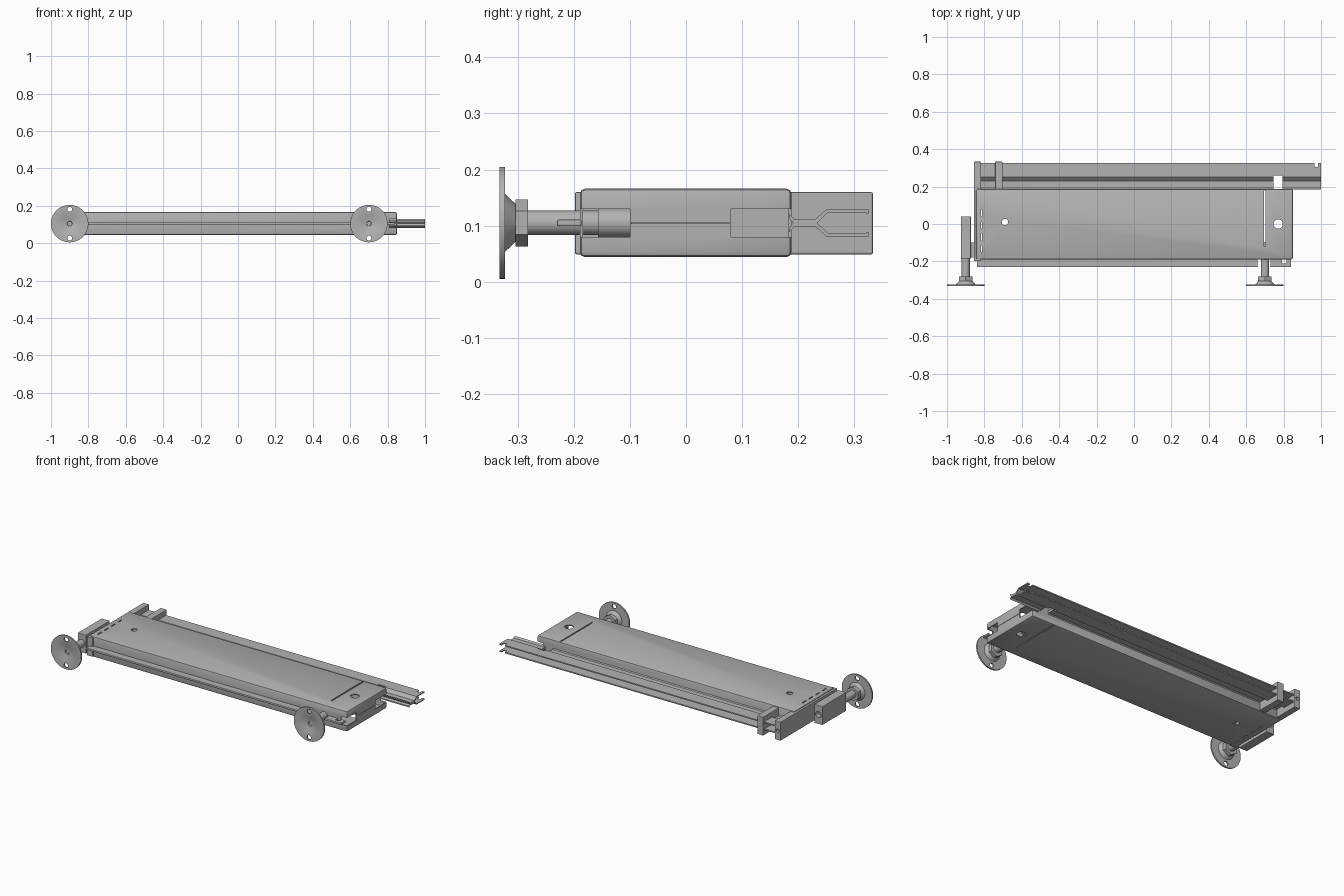
import bpy, bmesh, math
from mathutils import Matrix, Vector

old = bpy.data.objects.get("Cube")
if old:
    bpy.data.objects.remove(old, do_unlink=True)

MID = 0.105  # height of the seam plane

steel = bpy.data.materials.new("grey steel")
steel.use_nodes = True
steel.diffuse_color = (0.45, 0.45, 0.45, 1)
steel.node_tree.nodes["Principled BSDF"].inputs["Base Color"].default_value = (0.45, 0.45, 0.45, 1)


def finish(name, bm):
    bmesh.ops.recalc_face_normals(bm, faces=bm.faces)
    mesh = bpy.data.meshes.new(name)
    bm.to_mesh(mesh)
    bm.free()
    obj = bpy.data.objects.new(name, mesh)
    bpy.context.collection.objects.link(obj)
    mesh.materials.append(steel)
    return obj


def box(name, x, y, z, bevel=0.0):
    bm = bmesh.new()
    bmesh.ops.create_cube(bm, size=1)
    spans = (x, y, z)
    for v in bm.verts:
        v.co = Vector([(s[0] + s[1]) / 2 + c * (s[1] - s[0]) for s, c in zip(spans, v.co)])
    if bevel:
        bmesh.ops.bevel(bm, geom=bm.edges[:], offset=bevel, segments=2, profile=0.5, affect='EDGES')
    return finish(name, bm)


def rod(name, centre, radius, length, axis="Z", sides=32):
    bm = bmesh.new()
    turn = Matrix.Rotation(math.pi / 2, 4, 'X') if axis == "Y" else Matrix()
    bmesh.ops.create_cone(bm, cap_ends=True, segments=sides, radius1=radius, radius2=radius,
                          depth=length, matrix=Matrix.Translation(centre) @ turn)
    return finish(name, bm)


def bake(obj):
    graph = bpy.context.evaluated_depsgraph_get()
    mesh = bpy.data.meshes.new_from_object(obj.evaluated_get(graph))
    obj.modifiers.clear()
    obj.data = mesh


def cut(obj, cutters):
    for c in cutters:
        mod = obj.modifiers.new("cut", 'BOOLEAN')
        mod.operation = 'DIFFERENCE'
        mod.solver = 'EXACT'
        mod.object = c
        bake(obj)
        bpy.data.objects.remove(c, do_unlink=True)


def smooth(obj):
    bpy.ops.object.select_all(action='DESELECT')
    obj.select_set(True)
    bpy.context.view_layer.objects.active = obj
    bpy.ops.object.shade_smooth_by_angle(angle=math.radians(30))


# Hollow panel made of folded sheet
panel = box("panel_shell", (-0.845, 0.85), (-0.189, 0.188), (0.044, 0.166), 0.009)
wall = panel.modifiers.new("wall", 'SOLIDIFY')
wall.thickness = 0.006
wall.offset = -1
bake(panel)

through = (-0.1, 0.3)
cutters = [
    rod("hole_cutter", (0.77, 0, MID), 0.025, 0.4),
    rod("hole_cutter", (-0.69, 0.01, MID), 0.017, 0.4),
    box("slot_cutter", (0.696, 0.704), (-0.12, 0.18), through),
    box("corner_cutter", (0.81, 0.9), (-0.3, -0.1), (0.08, 0.13)),
    box("corner_cutter", (0.81, 0.9), (0.08, 0.3), (0.08, 0.13)),
    box("seam_cutter", (0.84, 0.9), (-0.11, 0.09), (0.104, 0.106)),
]
for i in range(4):
    y = -0.15 + 0.063 * i
    cutters.append(box("slot_cutter", (-0.821, -0.814), (y, y + 0.035), through))
cut(panel, cutters)
smooth(panel)

# Seam flange along the front, interrupted at the foot
box("front_flange_long", (-0.84, 0.66), (-0.23, -0.186), (0.099, 0.111), 0.003)
short = box("front_flange_short", (0.73, 0.84), (-0.23, -0.186), (0.099, 0.111), 0.003)
cut(short, [box("notch_cutter", (0.79, 0.815), (-0.212, -0.18), through)])


# Forked rail: two mirrored bent sheets
def rail_sheet(name, side):
    path = [(0.184, 0.016), (0.193, 0.007), (0.231, 0.007), (0.25, 0.024),
            (0.326, 0.024), (0.326, 0.017)]
    t = 0.0055
    inner = [(0.184, 0.009), (0.191, 0), (0.234, 0), (0.253, 0.024 - t),
             (0.321, 0.024 - t), (0.321, 0.017)]
    bm = bmesh.new()
    rings = [[bm.verts.new((x, y, MID + side * z)) for y, z in path + inner[::-1]]
             for x in (-0.82, 1.0)]
    n = len(rings[0])
    bm.faces.new(rings[0])
    bm.faces.new(rings[1])
    for i in range(n):
        j = (i + 1) % n
        bm.faces.new((rings[0][i], rings[0][j], rings[1][j], rings[1][i]))
    sheet = finish(name, bm)
    cut(sheet, [box("notch_cutter", (0.745, 0.795), (0.17, 0.26), through),
                box("notch_cutter", (0.965, 0.985), (0.305, 0.35), through)])


rail_sheet("rail_upper_sheet", 1)
rail_sheet("rail_lower_sheet", -1)

# End bracket and the post clasping the rail
bracket = box("end_bracket", (-0.856, -0.818), (-0.198, 0.333), (0.049, 0.16), 0.003)
cut(bracket, [rod("hole_cutter", (-0.837, 0.333, MID), 0.01, 0.03, "Y")])
box("rail_post", (-0.742, -0.702), (0.185, 0.333), (0.049, 0.16), 0.003)

# Outrigger block holding the right foot
block = box("foot_block", (-0.926, -0.872), (-0.185, 0.04), (0.049, 0.16), 0.003)
cut(block, [rod("bore_cutter", (-0.899, 0.04, MID), 0.018, 0.06, "Y")])
box("block_spacer", (-0.876, -0.85), (-0.18, -0.1), (0.07, 0.14))

# Sleeve inside the panel for the left foot
smooth(rod("foot_sleeve", (0.7, -0.127, MID), 0.026, 0.06, "Y"))


# Levelling foot: dished plate, lock nut, threaded stem
def foot(side, x):
    profile = [(0, -0.314), (0.012, -0.314), (0.014, -0.32), (0.024, -0.32), (0.05, -0.332),
               (0.1, -0.332), (0.1, -0.323), (0.052, -0.323), (0.034, -0.304), (0, -0.304)]
    bm = bmesh.new()
    verts = [bm.verts.new((r, y, 0)) for r, y in profile]
    edges = [bm.edges.new(pair) for pair in zip(verts, verts[1:])]
    bmesh.ops.spin(bm, geom=verts + edges, cent=(0, 0, 0), axis=(0, 1, 0),
                   angle=2 * math.pi, steps=48, use_duplicate=False)
    bmesh.ops.remove_doubles(bm, verts=bm.verts[:], dist=0.0001)
    bm.transform(Matrix.Translation((x, 0, MID)))
    plate = finish(side + "_foot_plate", bm)
    cut(plate, [rod("hole_cutter", (x, -0.33, MID + s * 0.077), 0.013, 0.05, "Y") for s in (-1, 1)])
    smooth(plate)
    rod(side + "_foot_nut", (x, -0.293, MID), 0.042, 0.022, "Y", 6)
    smooth(rod(side + "_foot_stem", (x, -0.215, MID), 0.022, 0.15, "Y"))


foot("right", -0.9)
foot("left", 0.7)
